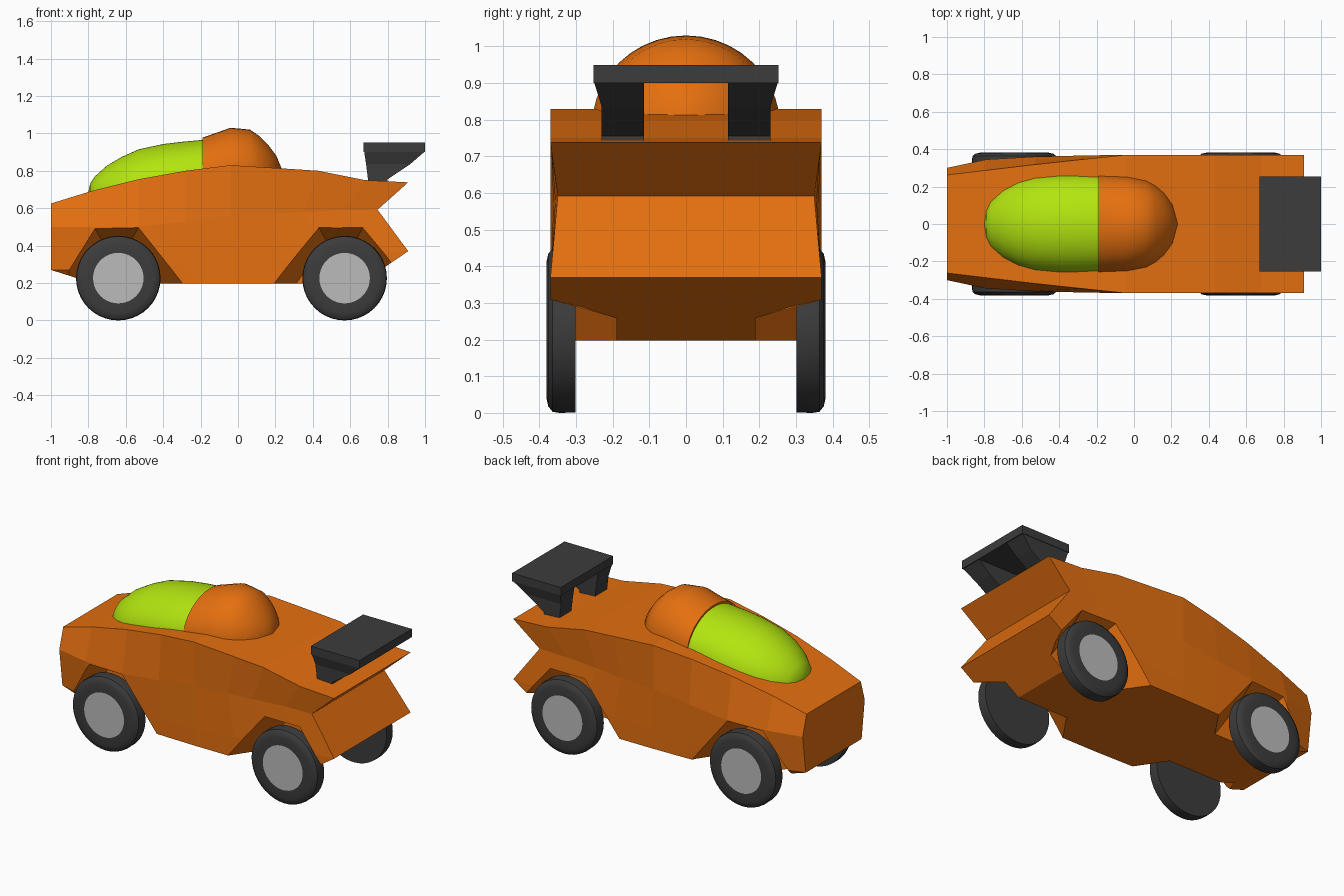
import bpy, bmesh, math

if "Cube" in bpy.data.objects:
    bpy.data.objects.remove(bpy.data.objects["Cube"])


def mat(name, r, g, b):
    m = bpy.data.materials.new(name)
    m.diffuse_color = (r, g, b, 1)
    m.use_nodes = True
    m.node_tree.nodes["Principled BSDF"].inputs["Base Color"].default_value = m.diffuse_color
    return m


ORANGE = mat("orange paint", .78, .16, .005)
GREEN = mat("lime glass", .45, .78, .005)
BLACK = mat("black rubber", .045, .045, .045)
GREY = mat("grey metal", .5, .5, .5)


def finish(name, bm, mats, smooth=None):
    bmesh.ops.remove_doubles(bm, verts=bm.verts, dist=.0001)
    bmesh.ops.recalc_face_normals(bm, faces=bm.faces)
    me = bpy.data.meshes.new(name)
    bm.to_mesh(me)
    bm.free()
    ob = bpy.data.objects.new(name, me)
    bpy.context.collection.objects.link(ob)
    for m in mats:
        me.materials.append(m)
    if smooth:
        bpy.ops.object.select_all(action='DESELECT')
        ob.select_set(True)
        bpy.context.view_layer.objects.active = ob
        bpy.ops.object.shade_smooth_by_angle(angle=math.radians(smooth))
    return ob


def loft(bm, rings, cap=True):
    rows = [[bm.verts.new(p) for p in r] for r in rings]
    n = len(rows[0])
    for a, b in zip(rows, rows[1:]):
        for i in range(n):
            j = (i + 1) % n
            bm.faces.new((a[i], a[j], b[j], b[i]))
    if cap:
        bm.faces.new(rows[0])
        bm.faces.new(rows[-1])
    return rows


# Body: stations along x, each with top, mid, low and bottom rows
# x, top z, top half width, mid half width, mid z, low half width, low z
stations = [(-1, .625, .262, .30, .50, .27, .27),
            (-.79, .69, .287, .345, .50, .335, .27),
            (-.53, .755, .318, .36, .50, .36, .28),
            (-.28, .80, .345, .366, .53, .366, .29),
            (-.04, .83, .37, .37, .56, .37, .30),
            (.23, .813, .37, .362, .57, .37, .32),
            (.43, .80, .37, .357, .58, .37, .335),
            (.68, .75, .37, .351, .59, .37, .353),
            (.91, .738, .37, .35, .592, .37, .37)]
rings = []
for x, zt, yt, ym, zm, yl, zl in stations:
    half = [(x, yt, zt), (x * (.82 if x > 0 else 1), ym, zm), (x, yl, zl),
            (x * (.72 if x > 0 else .77), yl, .197)]
    rings.append(half + [(px, -py, pz) for px, py, pz in reversed(half)])
bm = bmesh.new()
rows = loft(bm, rings, cap=False)
for r in (rows[0], rows[-1]):          # nose and notched tail
    for i in range(3):
        bm.faces.new((r[i], r[i + 1], r[6 - i], r[7 - i]))
body = finish("body", bm, [ORANGE])
bpy.context.view_layer.objects.active = body

# Wheel arches: tapered trapezoid cutters
for side in (1, -1):
    for cx in (-.65, .55):
        bm = bmesh.new()
        rings = []
        for y, bot, top, zt in ((.19, .27, .08, .43), (.37, .395, .12, .50), (.45, .45, .138, .531)):
            zb = .15
            rings.append([(cx - bot, side * y, zb), (cx - top, side * y, zt),
                          (cx + top, side * y, zt), (cx + bot, side * y, zb)])
        loft(bm, rings)
        cutter = finish("arch_cutter", bm, [ORANGE])
        mod = body.modifiers.new("arch", 'BOOLEAN')
        mod.operation = 'DIFFERENCE'
        mod.solver = 'EXACT'
        mod.object = cutter
        bpy.context.view_layer.objects.active = body
        bpy.ops.object.modifier_apply(modifier=mod.name)
        bpy.data.objects.remove(cutter)


# Cockpit parts: half-ellipse sections (x, half width, top z, base z)
def dome(name, sections, material, seg):
    bm = bmesh.new()
    loft(bm, [[(x, w * math.cos(math.pi * i / seg), zb + (zt - zb) * math.sin(math.pi * i / seg))
               for i in range(seg + 1)] for x, w, zt, zb in sections])
    return finish(name, bm, [material], 40)


dome("canopy", [(-.80, .012, .69, .655), (-.79, .075, .732, .66), (-.765, .125, .77, .665),
                (-.70, .183, .828, .675), (-.62, .226, .875, .69), (-.53, .252, .915, .705),
                (-.40, .265, .943, .725), (-.30, .265, .955, .74), (-.19, .26, .965, .755)],
     GREEN, 32)
dome("engine_cover", [(-.19, .262, .977, .77), (-.04, .257, 1.03, .78), (.065, .235, 1.02, .78),
                      (.115, .208, .985, .78), (.16, .17, .94, .78), (.205, .11, .88, .78),
                      (.232, .02, .815, .77)], ORANGE, 20)

# Rear wing: plate and two flared supports
bm = bmesh.new()
loft(bm, [[(.67, -.253, z), (1, -.253, z), (1, .253, z), (.67, .253, z)] for z in (.90, .95)])
finish("wing_plate", bm, [BLACK])
for side, label in ((1, "left"), (-1, "right")):
    bm = bmesh.new()
    loft(bm, [[(x0, side * y0, z), (x1, side * y0, z), (x1, side * y1, z), (x0, side * y1, z)]
              for z, x0, x1, y0, y1 in ((.74, .695, .80, .115, .23), (.755, .695, .80, .115, .23),
                                        (.835, .685, .92, .115, .23), (.90, .675, .995, .115, .25))])
    finish("wing_support_" + label, bm, [BLACK])

# Wheels: turned profile (radius, y) with a grey hub disc
SEG = 40
profile = [(.225, .302), (.226, .345), (.223, .364), (.208, .376), (.185, .381), (.135, .381)]
for side, label in ((1, "left"), (-1, "right")):
    for cx, pos in ((-.64, "front"), (.57, "rear")):
        bm = bmesh.new()
        loft(bm, [[(cx + r * math.cos(2 * math.pi * i / SEG), side * y,
                    .226 + r * math.sin(2 * math.pi * i / SEG)) for i in range(SEG)]
                  for r, y in profile])
        for f in bm.faces:
            if len(f.verts) > 4 and abs(f.calc_center_median().y) > .35:
                f.material_index = 1
        finish("wheel_%s_%s" % (pos, label), bm, [BLACK, GREY], 40)
